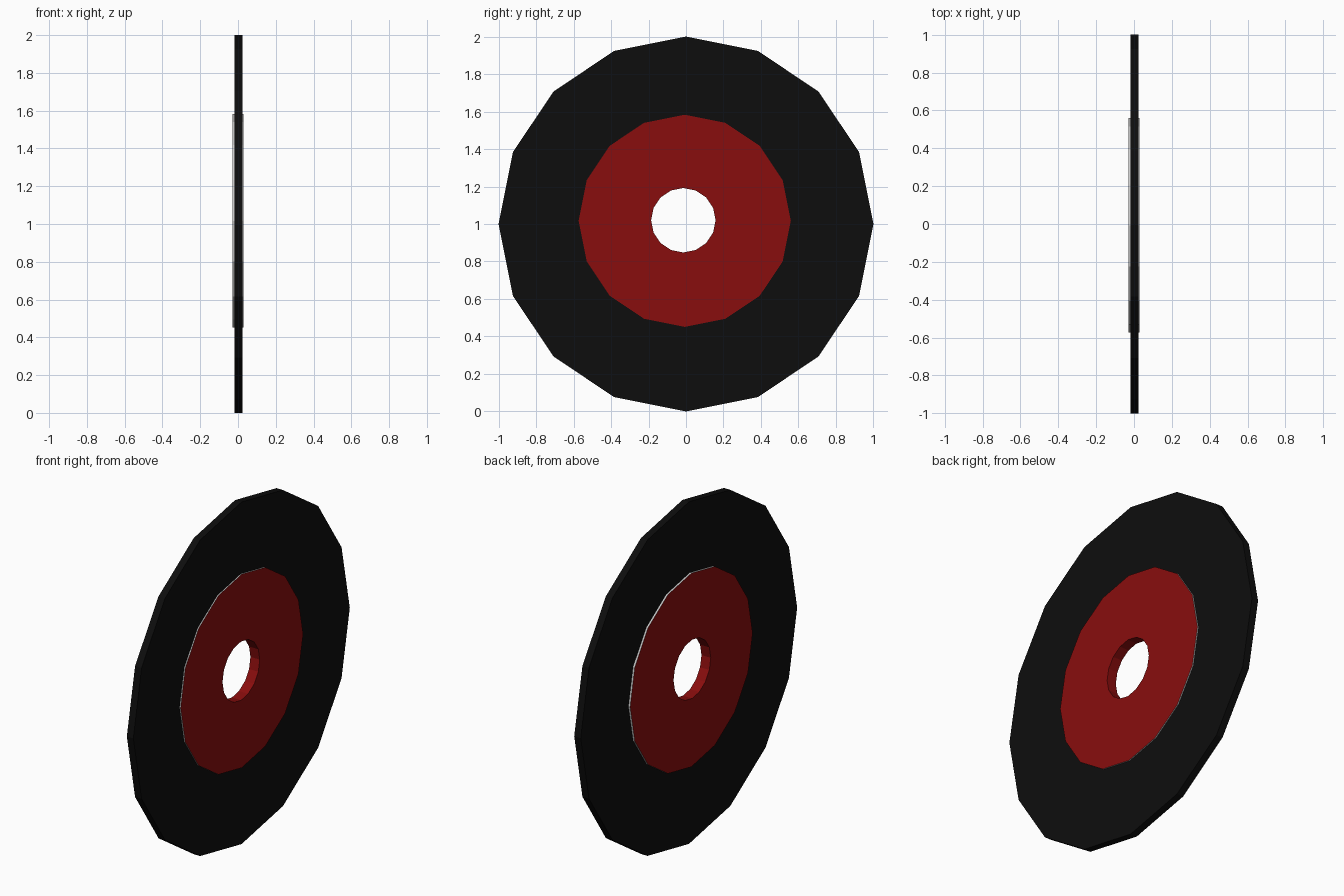
import bpy
import bmesh
from math import sin, cos, tau

if "Cube" in bpy.data.objects:
    bpy.data.objects.remove(bpy.data.objects["Cube"])

SIDES = 16


def material(name, color):
    m = bpy.data.materials.new(name)
    m.diffuse_color = (*color, 1)
    m.use_nodes = True
    m.node_tree.nodes["Principled BSDF"].inputs["Base Color"].default_value = m.diffuse_color
    return m


black = material("black_vinyl", (0.004, 0.004, 0.004))
red = material("red_paper", (0.25, 0.004, 0.004))
grey = material("grey_edge", (0.8, 0.8, 0.8))


def loop(bm, x, r, cy, cz):
    return [bm.verts.new((x, cy + r * cos(tau * i / SIDES), cz + r * sin(tau * i / SIDES)))
            for i in range(SIDES)]


def flat_ring(name, x0, x1, outer, inner, mats):
    """Flat ring along x; mats = (left face, rim, right face, hole wall)."""
    bm = bmesh.new()
    loops = [loop(bm, x0, *inner), loop(bm, x0, *outer),
             loop(bm, x1, *outer), loop(bm, x1, *inner)]
    used = list(dict.fromkeys(mats))
    for k, mat in enumerate(mats):
        a, b = loops[k], loops[(k + 1) % 4]
        for i in range(SIDES):
            j = (i + 1) % SIDES
            f = bm.faces.new((a[i], a[j], b[j], b[i]))
            f.material_index = used.index(mat)
    bmesh.ops.recalc_face_normals(bm, faces=bm.faces)
    me = bpy.data.meshes.new(name)
    bm.to_mesh(me)
    bm.free()
    for m in used:
        me.materials.append(m)
    ob = bpy.data.objects.new(name, me)
    bpy.context.collection.objects.link(ob)
    return ob


hole = (0.172, -0.014, 1.02)
label = (0.566, -0.007, 1.017)

# Black disc
flat_ring("record_disc", -0.019, 0.023, (1.0, 0, 1.0), hole, (black, black, black, red))
# Raised paper labels, one per side, with pale edges
flat_ring("label_left", -0.03, -0.019, label, hole, (red, grey, red, red))
flat_ring("label_right", 0.023, 0.03, label, hole, (red, grey, red, red))
